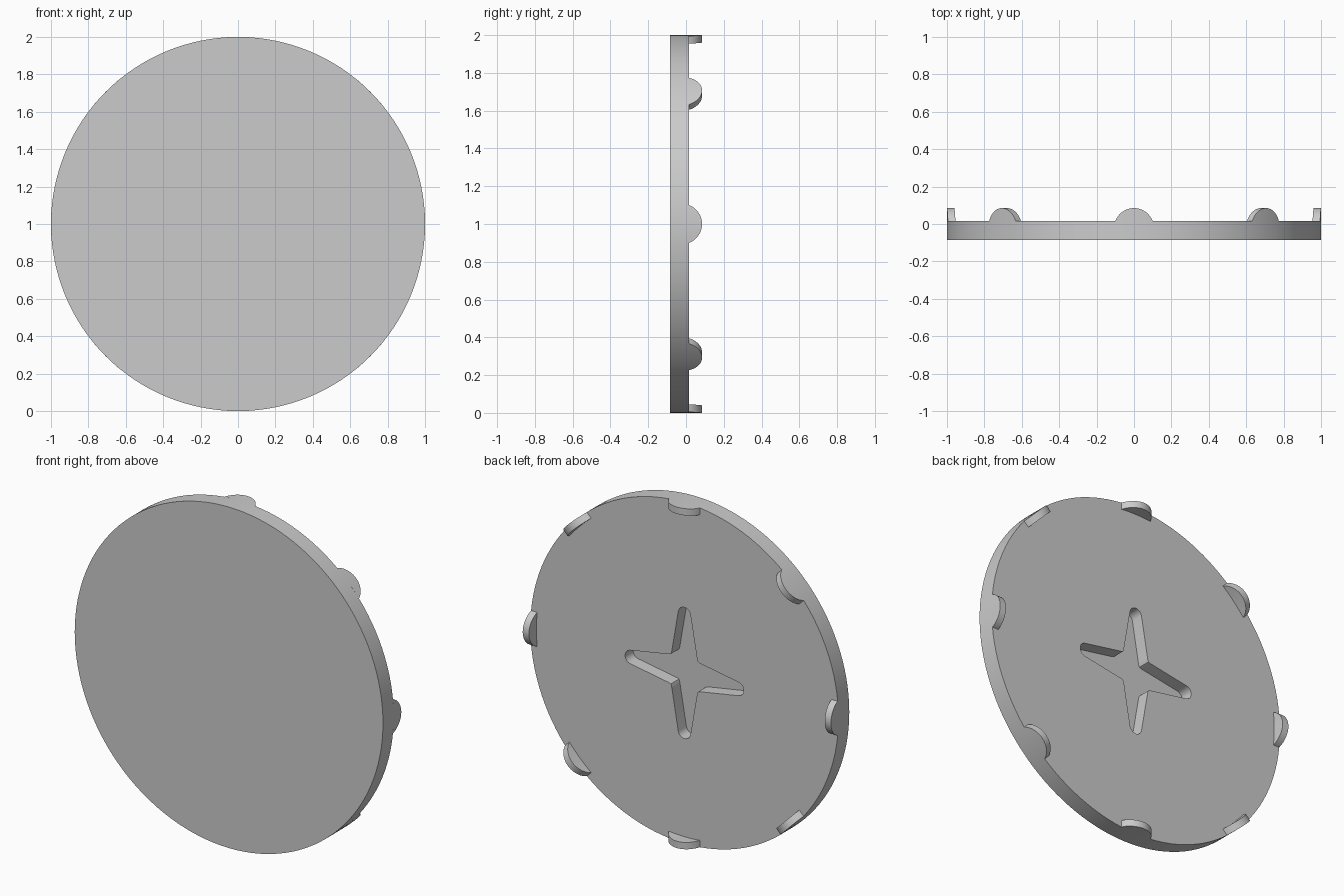
import bpy, bmesh, math
from mathutils import Vector, Matrix

cube = bpy.data.objects.get("Cube")
if cube:
    bpy.data.objects.remove(cube, do_unlink=True)

FRONT, BACK, TOP = -0.085, 0.015, 0.085   # y of the front face, back face and tab tops
SLOT_DEPTH = 0.075
CENTRE = Vector((0, 0, 1))

grey = bpy.data.materials.new("light grey")
grey.use_nodes = True
colour = (0.6, 0.6, 0.6, 1)
grey.diffuse_color = colour
grey.node_tree.nodes["Principled BSDF"].inputs["Base Color"].default_value = colour


def make_object(name, bm):
    bmesh.ops.recalc_face_normals(bm, faces=bm.faces)
    mesh = bpy.data.meshes.new(name)
    bm.to_mesh(mesh)
    bm.free()
    mesh.materials.append(grey)
    obj = bpy.data.objects.new(name, mesh)
    bpy.context.collection.objects.link(obj)
    obj.location = CENTRE
    return obj


def smooth(obj):
    bpy.ops.object.select_all(action="DESELECT")
    obj.select_set(True)
    bpy.context.view_layer.objects.active = obj
    bpy.ops.object.shade_smooth_by_angle(angle=math.radians(30))


def prism(name, outline, y0, y1):
    """Extrude an outline in the x-z plane from y0 to y1."""
    bm = bmesh.new()
    face = bm.faces.new([bm.verts.new((x, y0, z)) for x, z in outline])
    out = bmesh.ops.extrude_face_region(bm, geom=[face])
    moved = [v for v in out["geom"] if isinstance(v, bmesh.types.BMVert)]
    bmesh.ops.translate(bm, verts=moved, vec=(0, y1 - y0, 0))
    return make_object(name, bm)


def arc(cx, cz, r, start, end, steps):
    angles = [math.radians(start + (end - start) * i / steps) for i in range(steps + 1)]
    return [(cx + r * math.cos(a), cz + r * math.sin(a)) for a in angles]


# Round plate
disc = prism("disc", arc(0, 0, 1, 0, 360, 128)[:-1], FRONT, BACK)

# Tapered four-armed slot with rounded tips and softened inner corners
arm = arc(0, 0.345, 0.04, 10, 170, 10)
arm += [(-0.081, 0.112), (-0.083, 0.1), (-0.088, 0.088), (-0.1, 0.083)]
star = []
for k in range(4):
    turn = Matrix.Rotation(k * math.pi / 2, 2)
    star += [tuple(turn @ Vector(p)) for p in arm]
cutter = prism("slot_cutter", star, BACK - SLOT_DEPTH, BACK + 0.05)
cutter.hide_render = True
cut = disc.modifiers.new("slot", "BOOLEAN")
cut.operation = "DIFFERENCE"
cut.solver = "EXACT"
cut.object = cutter
bpy.context.view_layer.objects.active = disc
bpy.ops.object.modifier_apply(modifier=cut.name)
bpy.data.objects.remove(cutter, do_unlink=True)
smooth(disc)


# Rounded tabs standing on the back rim
def make_tab(name, angle, half=0.1, thick=0.04, steps=24):
    height = TOP - BACK
    radius = (half ** 2 + height ** 2) / (2 * height)
    spread = math.degrees(math.asin(half / radius))
    outline = arc(0, BACK + height - radius, radius, 90 - spread, 90 + spread, steps)
    bm = bmesh.new()
    rows = []
    for u, y in outline:
        rows.append([bm.verts.new((u, h, math.sqrt(r * r - u * u)))
                     for r in (1 - thick, 1) for h in ((BACK, y) if y > BACK + 1e-5 else (BACK,))])
    for a, b in zip(rows, rows[1:]):
        # Each row is inner base, inner top, outer base, outer top; end rows have no top
        ai, at, ao, ap = a if len(a) == 4 else (a[0], a[0], a[1], a[1])
        bi, bt, bo, bp = b if len(b) == 4 else (b[0], b[0], b[1], b[1])
        for quad in ((ai, bi, bt, at), (ao, bo, bp, ap), (at, bt, bp, ap), (ai, bi, bo, ao)):
            bm.faces.new(list(dict.fromkeys(quad)))
    bmesh.ops.rotate(bm, verts=bm.verts, cent=(0, 0, 0), matrix=Matrix.Rotation(angle, 3, "Y"))
    smooth(make_object(name, bm))


for k in range(8):
    make_tab(f"rim_tab_{k + 1}", k * math.pi / 4)
